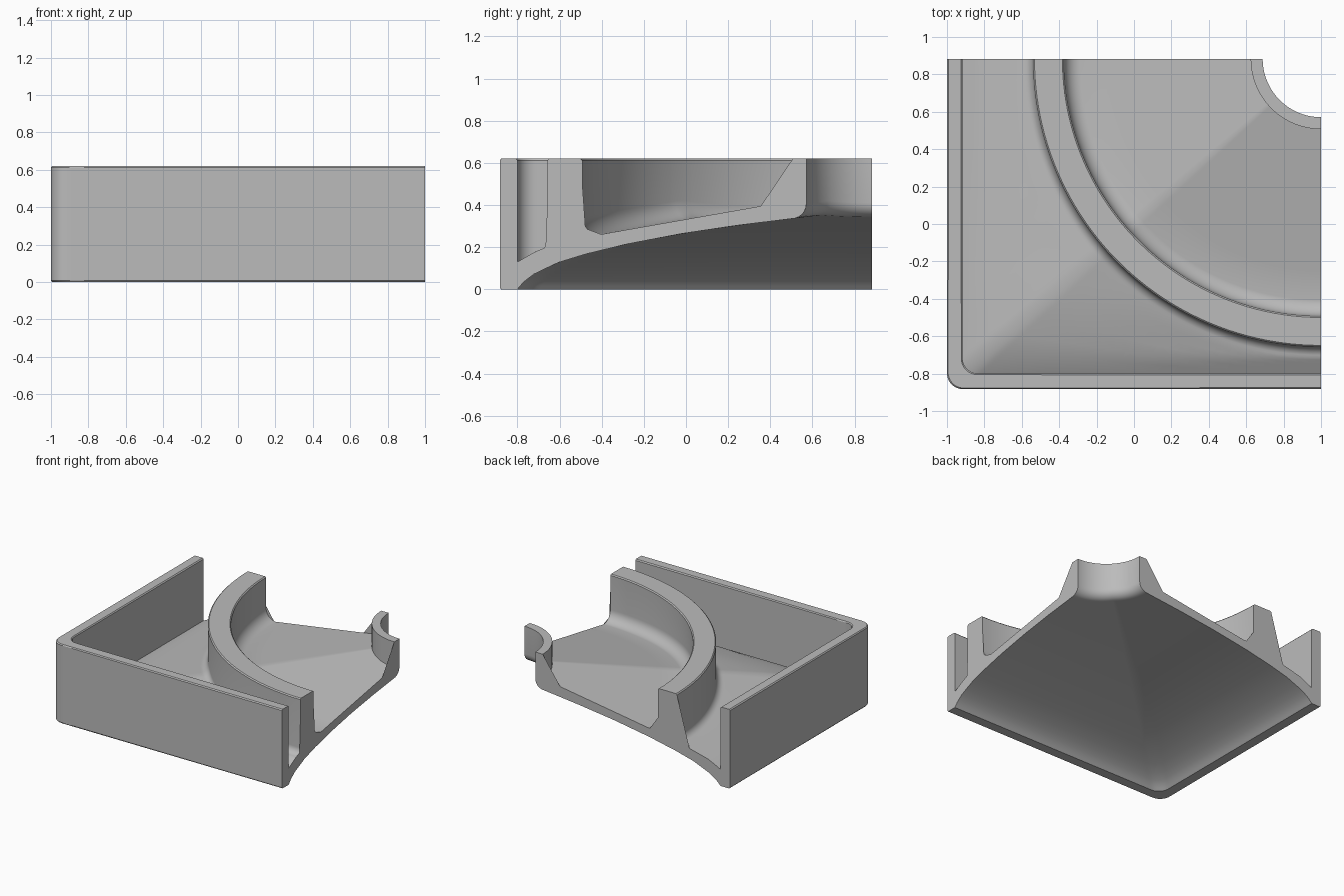
import bpy
import bmesh
from math import sin, cos, pi, atan2, sqrt, radians

cube = bpy.data.objects.get("Cube")
if cube:
    bpy.data.objects.remove(cube)

# Overall sizes: a quarter tray swept round its centre corner
CX, CY, H = 1.0, 0.883, 0.62
WIDTH, DEPTH, WALL, CORNER = 2.0, 1.766, 0.083, 0.085
TUBE_IN, TUBE_OUT = 0.312, 0.376
RING_IN, RING_OUT = 1.375, 1.54
EDGE = 0.008

# Heights of the sloping floor and underside, by fraction of the way to the wall
FLOOR = [(0, 0.488), (0.762, 0.262), (0.832, 0.235), (0.948, 0.18), (1, 0.13)]
UNDER = [(0, 0.38), (0.228, 0.335), (0.406, 0.298), (0.584, 0.252), (0.762, 0.19),
         (0.881, 0.13), (0.952, 0.074), (0.982, 0.036), (1, 0)]


def lerp_table(table, u):
    for (a, za), (b, zb) in zip(table, table[1:]):
        if u <= b:
            return za + (zb - za) * (u - a) / (b - a)
    return table[-1][1]


def rect_radius(t, a, b, c):
    """Distance from the centre to a rounded rectangle along angle t."""
    r = min(a / max(cos(t), 1e-9), b / max(sin(t), 1e-9))
    if r * cos(t) > a - c and r * sin(t) > b - c:
        along = (a - c) * cos(t) + (b - c) * sin(t)
        across = (a - c) * sin(t) - (b - c) * cos(t)
        r = along + sqrt(max(c * c - across * across, 0))
    return r


def arc(cr, cz, f, start, end, n=8):
    steps = [radians(start + (end - start) * i / n) for i in range(n + 1)]
    return [(cr + f * cos(s), cz + f * sin(s)) for s in steps]


def bevelled_top(r0, r1):
    return [(r0, H - EDGE), (r0 + EDGE, H), (r1 - EDGE, H), (r1, H - EDGE)]


def section(t):
    """Closed radius/height outline of the tray along angle t."""
    inner = rect_radius(t, WIDTH - WALL, DEPTH - WALL, CORNER)
    outer = rect_radius(t, WIDTH, DEPTH, CORNER)

    def floor(r):
        return lerp_table(FLOOR, r / inner)

    def under(r):
        return lerp_table(UNDER, r / inner)

    # centre tube and upper floor
    pts = [(TUBE_IN, H), (TUBE_OUT, H)]
    f = 0.085
    end = RING_IN - f
    pts += [(r, floor(r)) for r in (TUBE_OUT + (end - TUBE_OUT) * i / 6 for i in range(6))]
    # ring wall with filleted feet
    pts += arc(end, floor(end) + f, f, -90, 0)
    pts += bevelled_top(RING_IN, RING_OUT)
    f = 0.055
    start = RING_OUT + f
    pts += arc(start, floor(start) + f, f, 180, 270)
    # outer channel and outer wall
    pts += [(r, floor(r)) for r in (start + (inner - start) * i / 6 for i in range(1, 7))]
    pts += bevelled_top(inner, outer)
    pts += [(outer, EDGE), (outer - EDGE, 0)]
    # hollow underside and rounded mouth of the tube
    f = 0.07
    mouth = TUBE_IN + f
    for s in (0, .009, .02, .035, .06, .1, .15, .25, .4, .6, .8):
        r = inner + (mouth - inner) * s
        pts.append((r, under(r)))
    pts += arc(mouth, under(mouth) + f, f, 270, 180, 6)
    return pts


# Sweep angles, packed closely round the outer corner
diag = atan2(DEPTH - WALL, WIDTH - WALL)
near = [radians(d * 0.35) for d in range(-8, 9)]
gap = near[-1]
angles = [(diag - gap) * i / 20 for i in range(20)]
angles += [diag + d for d in near]
angles += [diag + gap + (pi / 2 - diag - gap) * i / 22 for i in range(1, 23)]

bm = bmesh.new()
loops = []
for t in angles:
    loops.append([bm.verts.new((CX - r * cos(t), CY - r * sin(t), z)) for r, z in section(t)])
for a, b in zip(loops, loops[1:]):
    for i in range(len(a)):
        j = (i + 1) % len(a)
        bm.faces.new((a[i], a[j], b[j], b[i]))
# flat cut ends
caps = [bm.faces.new(loops[0]), bm.faces.new(loops[-1])]
bmesh.ops.triangulate(bm, faces=caps)
bmesh.ops.recalc_face_normals(bm, faces=bm.faces)

mesh = bpy.data.meshes.new("quarter_tray")
bm.to_mesh(mesh)
bm.free()
tray = bpy.data.objects.new("quarter_tray", mesh)
bpy.context.collection.objects.link(tray)

# Plain grey material
grey = bpy.data.materials.new("plain_grey")
grey.use_nodes = True
colour = (0.5, 0.5, 0.5, 1)
grey.diffuse_color = colour
grey.node_tree.nodes["Principled BSDF"].inputs["Base Color"].default_value = colour
mesh.materials.append(grey)

bpy.ops.object.select_all(action="DESELECT")
tray.select_set(True)
bpy.context.view_layer.objects.active = tray
bpy.ops.object.shade_smooth_by_angle(angle=radians(30))
